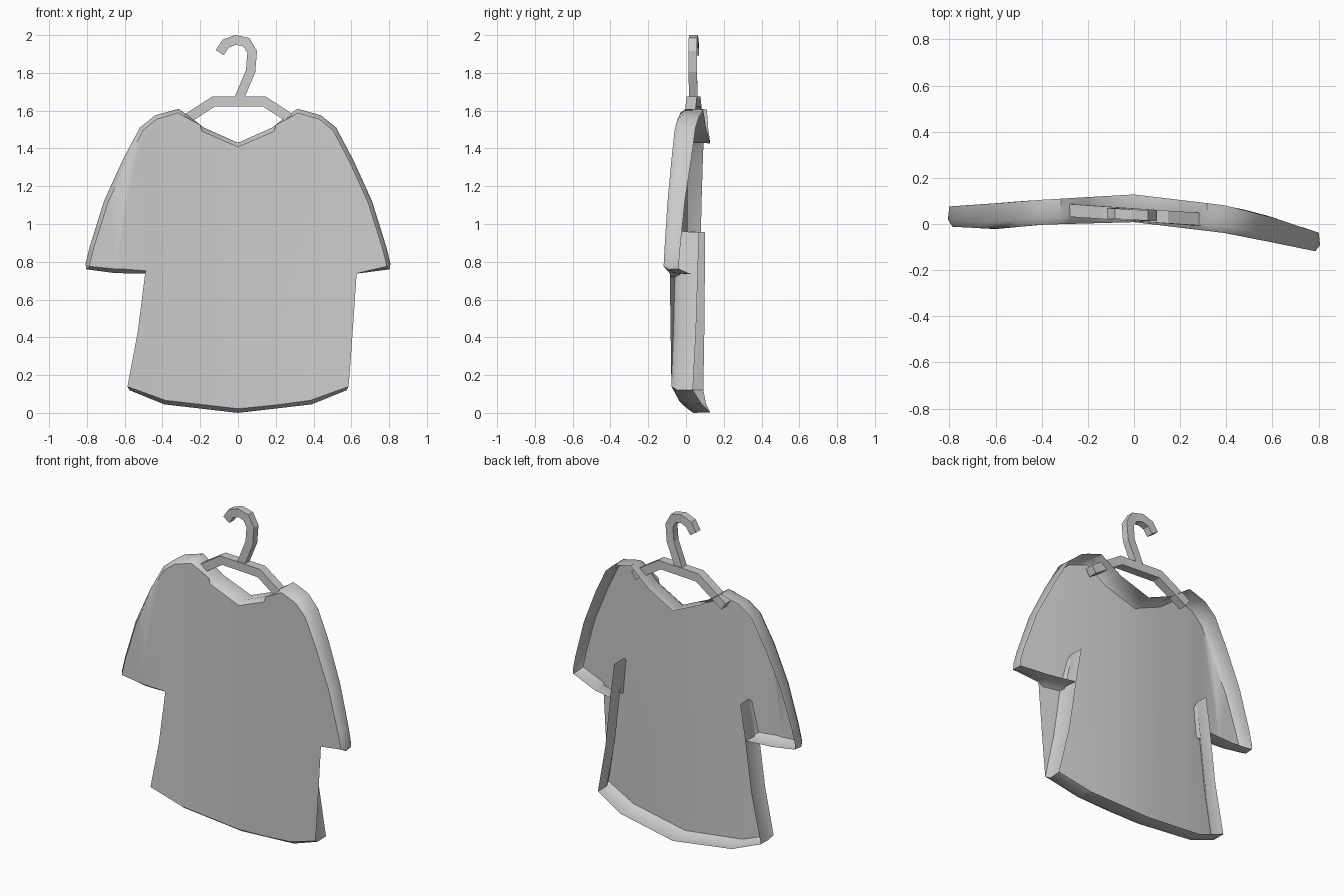
import bpy, bmesh, math
from mathutils import Vector

if "Cube" in bpy.data.objects:
    bpy.data.objects.remove(bpy.data.objects["Cube"])

# Gentle sideways bow of the garment: front and back depth across x
XS = [-0.82, -0.6, -0.4, 0.0, 0.4, 0.6, 0.82]
FRONT = [-0.01, -0.022, -0.003, 0.008, -0.04, -0.08, -0.125]
BACK = [0.075, 0.09, 0.105, 0.128, 0.08, 0.03, -0.042]


def depth(table, x):
    x = max(XS[0], min(XS[-1], x))
    for i in range(len(XS) - 1):
        if x <= XS[i + 1]:
            t = (x - XS[i]) / (XS[i + 1] - XS[i])
            return table[i] + t * (table[i + 1] - table[i])


def finish(bm, name, angle):
    mesh = bpy.data.meshes.new(name)
    bm.to_mesh(mesh)
    bm.free()
    ob = bpy.data.objects.new(name, mesh)
    bpy.context.collection.objects.link(ob)
    bpy.ops.object.select_all(action='DESELECT')
    ob.select_set(True)
    bpy.context.view_layer.objects.active = ob
    if angle:
        bpy.ops.object.shade_smooth_by_angle(angle=math.radians(angle))
    return ob


# Shirt: half outline from neck over sleeve and armpit slit to hem, mirrored
half = [(0.18, 1.51), (0.26, 1.572), (0.315, 1.61), (0.44, 1.575), (0.52, 1.51),
        (0.61, 1.34), (0.71, 1.12), (0.785, 0.88), (0.807, 0.79), (0.803, 0.76),
        (0.65, 0.74), (0.482, 0.737), (0.442, 0.96), (0.468, 0.75),
        (0.51, 0.42), (0.575, 0.12), (0.39, 0.045)]
outline = [(0, 1.43)] + half + [(0, 0)] + [(-x, z) for x, z in reversed(half)]

bm = bmesh.new()
bm.faces.new([bm.verts.new((x, 0, z)) for x, z in outline])
bmesh.ops.triangulate(bm, faces=bm.faces[:])
for cx in (-0.6, -0.4, -0.2, 0.0, 0.2, 0.4, 0.6):
    bmesh.ops.bisect_plane(bm, geom=bm.verts[:] + bm.edges[:] + bm.faces[:],
                           dist=1e-5, plane_co=(cx, 0, 0), plane_no=(1, 0, 0))
bm.normal_update()

# Outward directions along the outline
rim = [e for e in bm.edges if e.is_boundary]
out = {}
for e in rim:
    f = e.link_faces[0]
    mid = (e.verts[0].co + e.verts[1].co) / 2
    side = (e.verts[1].co - e.verts[0].co).cross(f.normal).normalized()
    if side.dot(f.calc_center_median() - mid) > 0:
        side = -side
    for v in e.verts:
        out[v] = out.get(v, Vector()) + side
for v in out:
    out[v] = out[v].normalized() if out[v].length > 1e-6 else Vector()

# Rounded front edge and side walls; the back is left open
rings = {}
for v, n in out.items():
    p = v.co.copy()
    rings[v] = [bm.verts.new((p.x, depth(FRONT, p.x) + 0.03, p.z)),
                bm.verts.new((p.x - n.x * 0.006, depth(BACK, p.x), p.z - n.z * 0.003))]
    v.co = p - n * 0.022
for e in rim:
    a, b = e.verts
    ra, rb = [a] + rings[a], [b] + rings[b]
    for i in range(2):
        bm.faces.new((ra[i], rb[i], rb[i + 1], ra[i + 1]))
new = {r for pair in rings.values() for r in pair}
for v in bm.verts:
    if v not in new:
        v.co.y = depth(FRONT, v.co.x)
bmesh.ops.recalc_face_normals(bm, faces=bm.faces[:])
bm.normal_update()
if sum(f.normal.y * f.calc_area() for f in bm.faces) > 0:
    bmesh.ops.reverse_faces(bm, faces=bm.faces[:])
finish(bm, "shirt", 50)


# Flat bar following a path in the front plane, with mitred corners
def ribbon(name, path, width, thick):
    pts = [Vector(p) for p in path]
    bm = bmesh.new()
    prev = None
    for i, p in enumerate(pts):
        d0 = (p - pts[max(i - 1, 0)]).normalized()
        d1 = (pts[min(i + 1, len(pts) - 1)] - p).normalized()
        t = (d0 + d1).normalized()
        ref = d1 if d1.length else d0
        n = Vector((-t.y, t.x)) * width / 2 / max(0.5, t.dot(ref))
        y = 0.04 - 0.07 * p.x
        ring = [bm.verts.new((p.x + s * n.x, y + k * thick / 2, p.y + s * n.y))
                for s, k in ((1, -1), (1, 1), (-1, 1), (-1, -1))]
        if prev:
            for j in range(4):
                bm.faces.new((prev[j], prev[j - 1], ring[j - 1], ring[j]))
        if i in (0, len(pts) - 1):
            bm.faces.new(ring)
        prev = ring
    bmesh.ops.recalc_face_normals(bm, faces=bm.faces[:])
    return finish(bm, name, 0)


# Hanger: shoulder bar and hook
ribbon("hanger_bar", [(-0.32, 1.525), (-0.13, 1.648), (0.14, 1.648), (0.33, 1.525)], 0.052, 0.055)
ribbon("hanger_hook", [(0.0, 1.65), (0.067, 1.81), (0.075, 1.91), (0.045, 1.962),
                       (-0.012, 1.975), (-0.065, 1.955), (-0.097, 1.907)], 0.05, 0.045)
